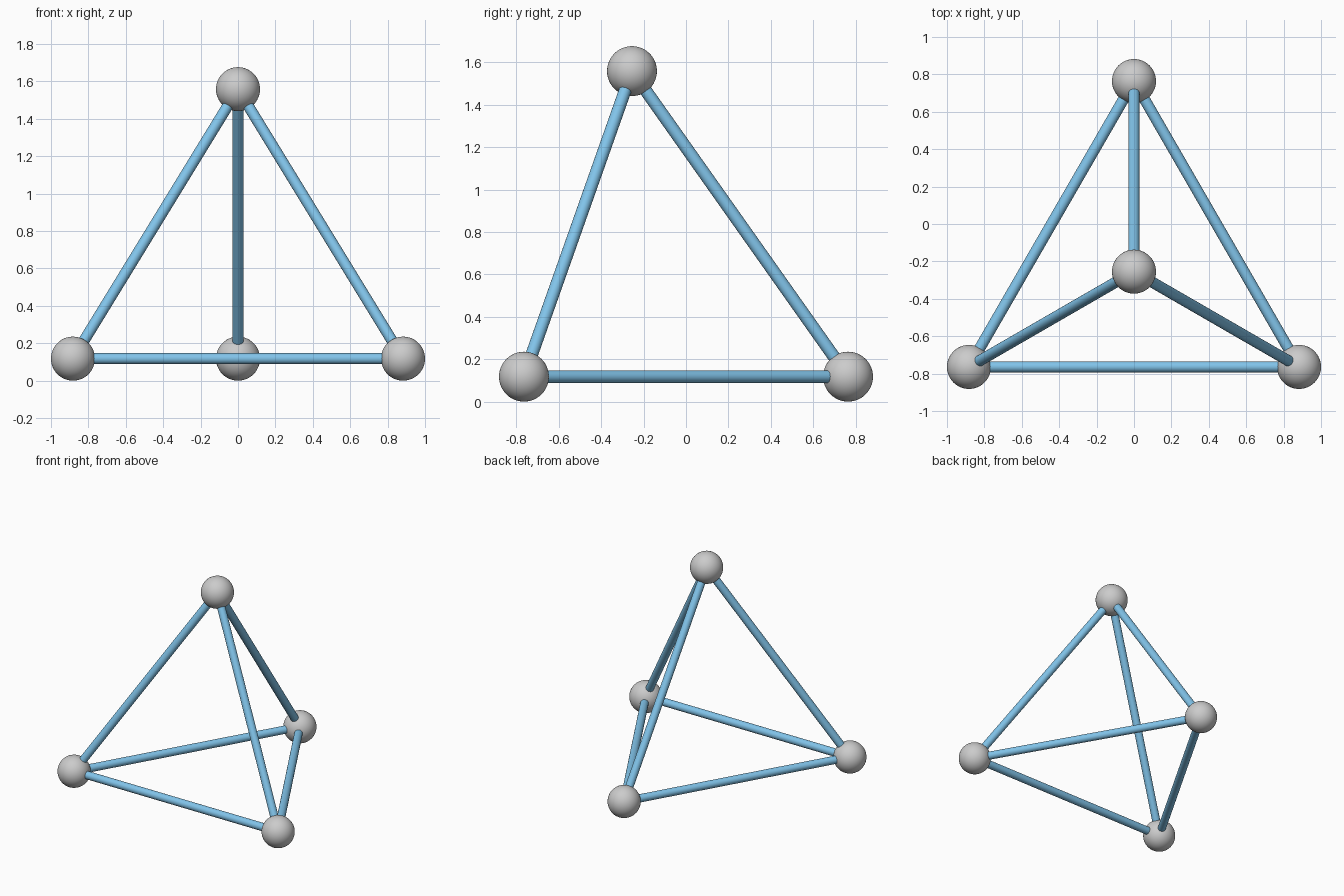
import bpy
import math
from itertools import combinations
from mathutils import Vector

if "Cube" in bpy.data.objects:
    bpy.data.objects.remove(bpy.data.objects["Cube"])

BALL_R = 2 / 17
ROD_R = BALL_R / 4
EDGE = 15 * BALL_R

# Corners of a regular tetrahedron, centred on its bounding box
half_depth = EDGE * math.sqrt(3) / 4
corners = {
    "left": Vector((-EDGE / 2, -half_depth, BALL_R)),
    "right": Vector((EDGE / 2, -half_depth, BALL_R)),
    "back": Vector((0, half_depth, BALL_R)),
    "top": Vector((0, -half_depth / 3, BALL_R + EDGE * math.sqrt(2 / 3))),
}

blue = bpy.data.materials.new("rod_blue")
blue.diffuse_color = (0.22, 0.55, 0.82, 1)
blue.use_nodes = True
blue.node_tree.nodes["Principled BSDF"].inputs["Base Color"].default_value = blue.diffuse_color

# Corner balls
for name, pos in corners.items():
    bpy.ops.mesh.primitive_uv_sphere_add(segments=48, ring_count=24, radius=BALL_R, location=pos)
    bpy.context.object.name = name + "_ball"
    bpy.ops.object.shade_smooth()

# One rod along each edge
for (name_a, a), (name_b, b) in combinations(corners.items(), 2):
    axis = b - a
    bpy.ops.mesh.primitive_cylinder_add(
        vertices=32, radius=ROD_R, depth=axis.length, location=(a + b) / 2,
        rotation=axis.to_track_quat('Z', 'Y').to_euler())
    rod = bpy.context.object
    rod.name = f"{name_a}_{name_b}_rod"
    rod.data.materials.append(blue)
    bpy.ops.object.shade_smooth_by_angle()
